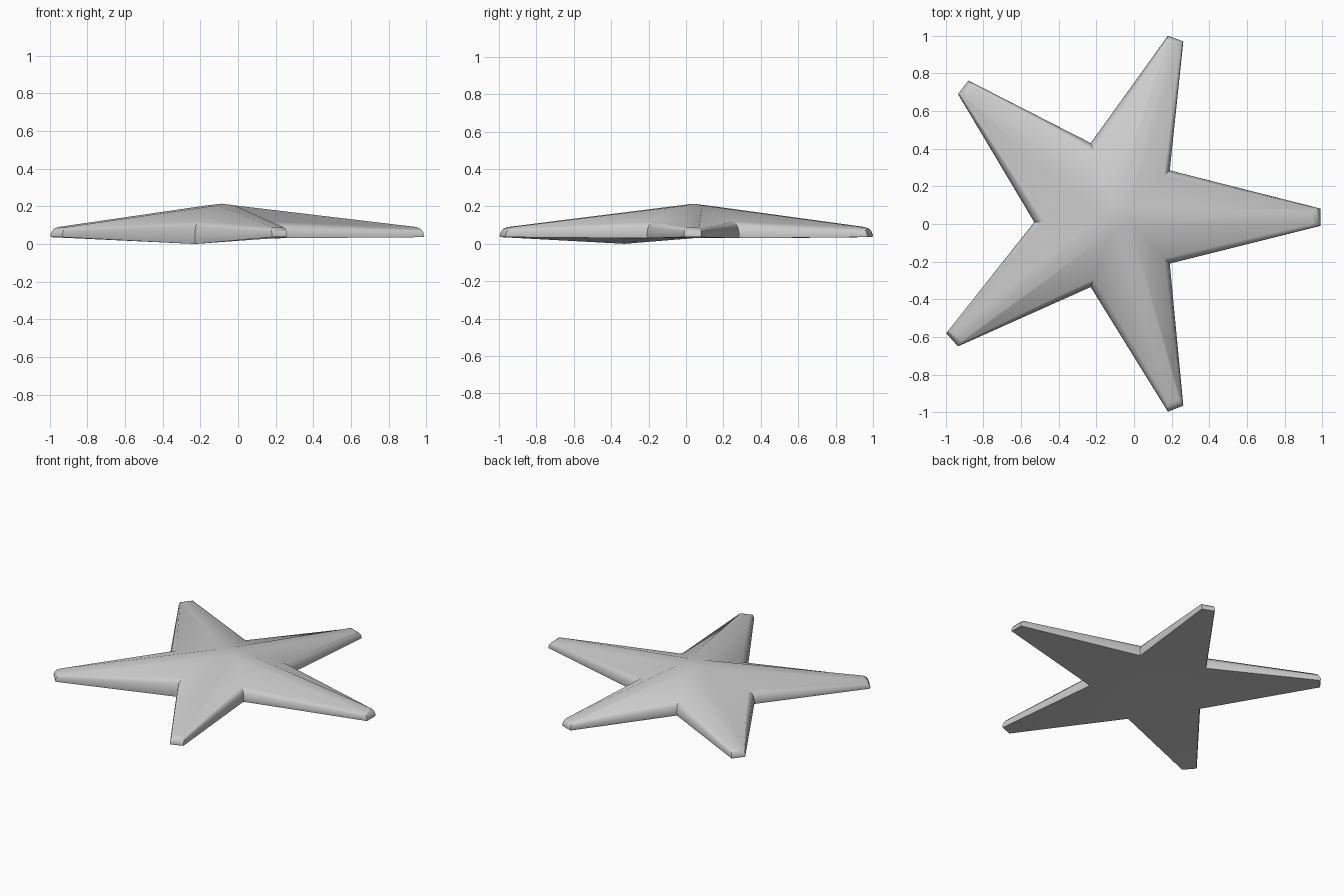
import bpy, bmesh
from mathutils import Vector

if "Cube" in bpy.data.objects:
    bpy.data.objects.remove(bpy.data.objects["Cube"])

# Plan outline: per arm -> notch before it, then the two tip corners (counter-clockwise)
outline = [
    ((0.19, -0.21), (0.99, -0.01), (0.99, 0.082)),
    ((0.19, 0.285), (0.262, 0.97), (0.18, 1.0)),
    ((-0.23, 0.43), (-0.88, 0.762), (-0.935, 0.69)),
    ((-0.53, 0.01), (-0.997, -0.58), (-0.935, -0.65)),
    ((-0.23, -0.335), (0.18, -0.997), (0.262, -0.965)),
]
# Small raised pentagon where the ridges meet
hub = [(-0.02, 0.0), (-0.025, 0.087), (-0.11, 0.115), (-0.165, 0.04), (-0.105, -0.033)]
centre = Vector((-0.085, 0.037))

bm = bmesh.new()


def ring(notch_scale, notch_z, tip_back, tip_width, tip_z, inner=None):
    """One loop of 15 points around the star."""
    verts = []
    for i, (n, a, b) in enumerate(outline):
        n, a, b = Vector(n), Vector(a), Vector(b)
        mid = (a + b) / 2
        out = (mid - centre).normalized()
        p = Vector(inner[i]) if inner else centre + (n - centre) * notch_scale
        verts.append(bm.verts.new((p.x, p.y, notch_z)))
        for c in (a, b):
            q = mid + (c - mid) * tip_width - out * tip_back
            verts.append(bm.verts.new((q.x, q.y, tip_z)))
    return verts


# Underside edge, widest edge, rounded shoulder, ridge edges
rings = [
    ring(0.985, 0.03, 0.003, 0.96, 0.036),
    ring(1.0, 0.05, 0.0, 1.0, 0.046),
    ring(0.97, 0.09, 0.008, 0.97, 0.066),
    ring(0.89, 0.119, 0.02, 0.90, 0.08),
    ring(0, 0.205, 0.042, 0.74, 0.09, hub),
]
rings[0][12].co.z = 0.0      # one underside notch sags to the ground
rings[1][12].co.z = 0.03

# Walls and flanks
for lo, hi in zip(rings, rings[1:]):
    for i in range(15):
        j = (i + 1) % 15
        bm.faces.new((lo[i], lo[j], hi[j], hi[i]))

# Ridge strips and hub cap
top = rings[-1]
peak = bm.verts.new((centre.x, centre.y, 0.214))
for k in range(5):
    n0, a, b, n1 = top[3 * k], top[3 * k + 1], top[3 * k + 2], top[(3 * k + 3) % 15]
    bm.faces.new((n0, a, b, n1))
    bm.faces.new((n0, n1, peak))

# Underside: arms plus a fan around the centre
low = rings[0]
base = bm.verts.new((centre.x, centre.y, 0.03))
for k in range(5):
    n0, a, b, n1 = low[3 * k], low[3 * k + 1], low[3 * k + 2], low[(3 * k + 3) % 15]
    bm.faces.new((n1, b, a, n0))
    bm.faces.new((n1, n0, base))

bmesh.ops.recalc_face_normals(bm, faces=bm.faces)
mesh = bpy.data.meshes.new("star_body")
bm.to_mesh(mesh)
bm.free()
star = bpy.data.objects.new("star_body", mesh)
bpy.context.collection.objects.link(star)
bpy.context.view_layer.objects.active = star
star.select_set(True)
bpy.ops.object.shade_smooth_by_angle(angle=0.7)
